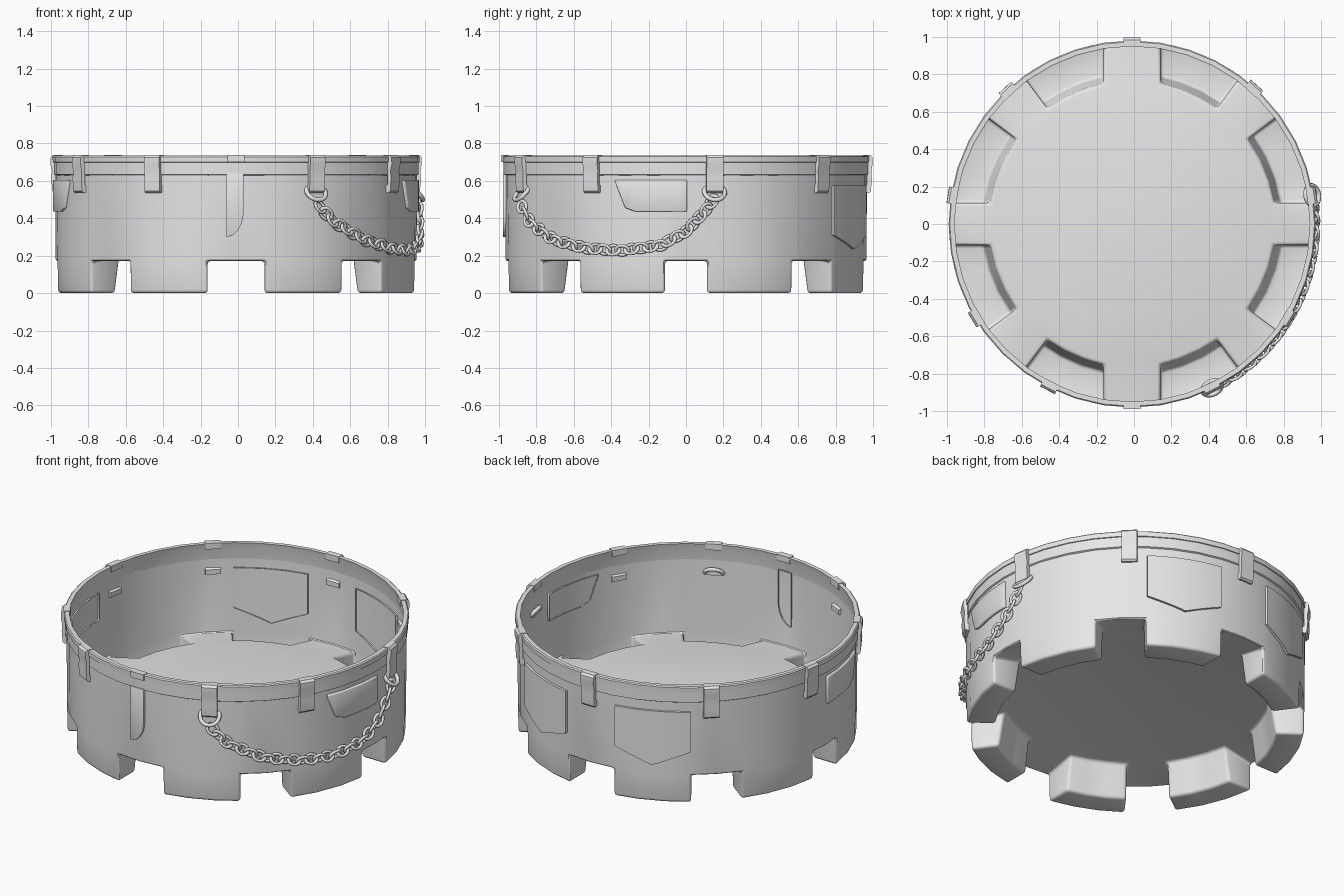
import bpy, bmesh, math
from mathutils import Vector, Matrix

if "Cube" in bpy.data.objects:
    bpy.data.objects.remove(bpy.data.objects["Cube"])

CX = -0.01  # the ring sits slightly left because the chain hangs on the right
grey = bpy.data.materials.new("plain_grey")
grey.diffuse_color = (0.8, 0.8, 0.8, 1)
grey.use_nodes = True
grey.node_tree.nodes["Principled BSDF"].inputs["Base Color"].default_value = grey.diffuse_color


def polar(r, deg, z):
    a = math.radians(deg)
    return Vector((CX + r * math.cos(a), r * math.sin(a), z))


def finish(bm, name, limit=35):
    """Smooth shading with sharp edges kept, one material, linked to the scene."""
    for f in bm.faces:
        f.smooth = True
    for e in bm.edges:
        e.smooth = len(e.link_faces) == 2 and e.calc_face_angle(0) < math.radians(limit)
    me = bpy.data.meshes.new(name)
    bm.to_mesh(me)
    bm.free()
    me.materials.append(grey)
    ob = bpy.data.objects.new(name, me)
    bpy.context.collection.objects.link(ob)
    return ob


def bevel_sharp(bm, offset, segments):
    sharp = [e for e in bm.edges if len(e.link_faces) == 2
             and e.calc_face_angle(0) > math.radians(40)]
    bmesh.ops.bevel(bm, geom=sharp, offset=offset, segments=segments, profile=0.5,
                    affect='EDGES', clamp_overlap=True)


def prism(points, depth):
    """Closed polygon in XZ, extruded along Y by depth (centred)."""
    bm = bmesh.new()
    face = bm.faces.new([bm.verts.new((x, -depth / 2, z)) for x, z in points])
    ext = bmesh.ops.extrude_face_region(bm, geom=[face])["geom"]
    bmesh.ops.translate(bm, vec=(0, depth, 0),
                        verts=[v for v in ext if isinstance(v, bmesh.types.BMVert)])
    bmesh.ops.recalc_face_normals(bm, faces=bm.faces)
    return bm


# Shell: thin wall, raised floor and eight hollow feet
def make_shell():
    bm = bmesh.new()
    n = 40
    levels = {"top": (0.967, 0.73), "mid": (0.965, 0.168), "floor": (0.765, 0.215),
              "out": (0.961, 0.0), "in": (0.80, 0.0)}
    cache = {}

    def edge_angle(gap, sign, r):
        half = (0.113, 0.145, 0.152, 0.145)[gap % 4]  # half width of each gap
        if gap % 2:
            half *= r / 0.96
        return 45 * gap + sign * math.degrees(math.asin(half / r))

    def angle(i, r):
        g, k = divmod(i, 5)
        if k < 2:
            return (edge_angle(g, -1, r), 45 * g)[k]
        a, b = edge_angle(g, 1, r), edge_angle(g + 1, -1, r)
        return a + (b - a) * (k - 2) / 3

    def v(i, key):
        i %= n
        if (i, key) not in cache:
            r, z = levels[key]
            cache[i, key] = bm.verts.new(polar(r, angle(i, r), z))
        return cache[i, key]

    def strip(i, *keys):
        for a, b in zip(keys, keys[1:]):
            bm.faces.new((v(i, a), v(i + 1, a), v(i + 1, b), v(i, b)))

    for i in range(n):
        if i % 5 < 2:
            strip(i, "top", "mid", "floor")
        else:
            strip(i, "top", "mid", "out", "in", "floor")
        if i % 5 in (0, 2):  # side walls of the feet
            bm.faces.new([v(i, k) for k in ("mid", "out", "in", "floor")])
    bm.faces.new([v(i, "floor") for i in range(n)])
    bmesh.ops.recalc_face_normals(bm, faces=bm.faces)
    bevel_sharp(bm, 0.036, 3)
    floor = max(bm.faces, key=lambda f: f.calc_area())
    if floor.normal.z > 0:
        bmesh.ops.reverse_faces(bm, faces=bm.faces)
    finish(bm, "shell")


# Rim: band with a thicker lip, a closed profile turned around the axis
def make_rim():
    prof = [(0.950, 0.735), (0.975, 0.735), (0.981, 0.729), (0.980, 0.70),
            (0.975, 0.698), (0.975, 0.635), (0.966, 0.63), (0.958, 0.70)]
    n = 40
    bm = bmesh.new()
    rings = [[bm.verts.new(polar(r, 360 * i / n, z)) for r, z in prof] for i in range(n)]
    for i in range(n):
        a, b = rings[i], rings[(i + 1) % n]
        for j in range(len(prof)):
            k = (j + 1) % len(prof)
            bm.faces.new((a[j], b[j], b[k], a[k]))
    bmesh.ops.recalc_face_normals(bm, faces=bm.faces)
    finish(bm, "rim")


# Clips: bent straps hooked over the rim, lower end tucked through the wall
CLIP = [(0.946, 0.70), (0.946, 0.738), (0.985, 0.738), (0.997, 0.725), (0.998, 0.69),
        (0.990, 0.655), (0.993, 0.61), (0.988, 0.545), (0.978, 0.535),
        (0.950, 0.54), (0.950, 0.57), (0.970, 0.58), (0.970, 0.70)]


def make_clip(name, deg, points):
    bm = prism(points, 0.09)
    bm.transform(Matrix.Translation((CX, 0, 0)) @ Matrix.Rotation(math.radians(deg), 4, 'Z'))
    finish(bm, name, 40)


# Plates: flat outlines (degrees, height) wrapped onto the wall, open at the back
def make_plate(name, outline, outer=0.979, inner=0.955):
    bm = prism(outline, 0.1)
    lo, hi = min(p[0] for p in outline), max(p[0] for p in outline)
    for k in range(1, 8):
        bmesh.ops.bisect_plane(bm, geom=bm.verts[:] + bm.edges[:] + bm.faces[:],
                               plane_co=(lo + (hi - lo) * k / 8, 0, 0), plane_no=(1, 0, 0))
    back = [f for f in bm.faces if all(v.co.y > 0 for v in f.verts)]
    bmesh.ops.delete(bm, geom=back, context='FACES')
    for v in bm.verts:
        v.co = polar(outer if v.co.y < 0 else inner, v.co.x, v.co.z)
    bmesh.ops.recalc_face_normals(bm, faces=bm.faces)
    front = max(bm.faces, key=lambda f: f.calc_area())
    c = front.calc_center_median()
    if front.normal.x * (c.x - CX) + front.normal.y * c.y < 0:
        bmesh.ops.reverse_faces(bm, faces=bm.faces)
    bevel_sharp(bm, 0.006, 2)
    finish(bm, name, 50)


def pentagon(mid, half, top, side, tip):
    return [(mid - half, top), (mid + half, top), (mid + half, side),
            (mid, tip), (mid - half, side)]


make_shell()
make_rim()
for n, deg in enumerate((9, 48, 90, 133, 171, 211, 243, 296, 329)):
    make_clip(f"clip_{n + 1}", deg, CLIP)
make_clip("strap_hook", 270, [(0.948, 0.70), (0.948, 0.738), (0.988, 0.738), (0.988, 0.70)])

make_plate("pentagon_patch_1", pentagon(113, 13, 0.575, 0.325, 0.235))
make_plate("pentagon_patch_2", pentagon(67, 13, 0.575, 0.31, 0.235))
side = [(-23.2, 0.605), (0.3, 0.605), (0.3, 0.435), (-16, 0.435), (-19.5, 0.455)]
make_plate("side_patch_right", side)
make_plate("side_patch_left", [(180 - a, z) for a, z in side])
make_plate("hanging_strap", [(267, 0.64), (267, 0.30), (269, 0.31), (270.6, 0.335),
                             (271.8, 0.375), (272.3, 0.42), (272.3, 0.64)])

# Chain: stretched ring links following a sagging path around the wall
path = [(-64, 0.48), (-58, 0.38), (-46, 0.285), (-33, 0.24), (-21, 0.227),
        (-8, 0.255), (0, 0.33), (6, 0.44), (9, 0.51)]
dense = []
for (a0, z0), (a1, z1) in zip(path, path[1:]):
    for k in range(20):
        t = k / 20
        dense.append(polar(0.985, a0 + (a1 - a0) * t, z0 + (z1 - z0) * t))
dense.append(polar(0.985, *path[-1]))
dist = [0.0]
for p, q in zip(dense, dense[1:]):
    dist.append(dist[-1] + (q - p).length)


def torus(name, major, minor, seg, matrix):
    bpy.ops.mesh.primitive_torus_add(major_radius=major, minor_radius=minor,
                                     major_segments=seg, minor_segments=8)
    ob = bpy.context.object
    ob.name = name
    for f in ob.data.polygons:
        f.use_smooth = True
    ob.data.materials.append(grey)
    ob.matrix_world = matrix


LINKS = 27
for n in range(LINKS):
    d = dist[-1] * (n + 0.5) / LINKS
    i = next(k for k in range(1, len(dist)) if dist[k] >= d)
    p = dense[i - 1].lerp(dense[i], (d - dist[i - 1]) / (dist[i] - dist[i - 1]))
    t = (dense[i] - dense[i - 1]).normalized()
    out = Vector((p.x - CX, p.y, 0)).normalized()
    out = (out - t * out.dot(t)).normalized()
    frame = Matrix((t, out.cross(t), out)).transposed().to_4x4()
    twist = Matrix.Rotation(math.radians(28 if n % 2 else -28), 4, 'X')
    torus(f"chain_link_{n + 1}", 0.028, 0.0085, 16,
          Matrix.Translation(p) @ frame @ twist @ Matrix.Diagonal((1.3, 1, 1, 1)))

# Rings that carry the chain at two of the clips
for name, deg in (("chain_ring_front", 296), ("chain_ring_right", 9)):
    torus(name, 0.055, 0.012, 24, Matrix.Translation(polar(0.975, deg, 0.54))
          @ Matrix.Rotation(math.radians(deg), 4, 'Z')
          @ Matrix.Rotation(math.radians(50), 4, 'Y'))
